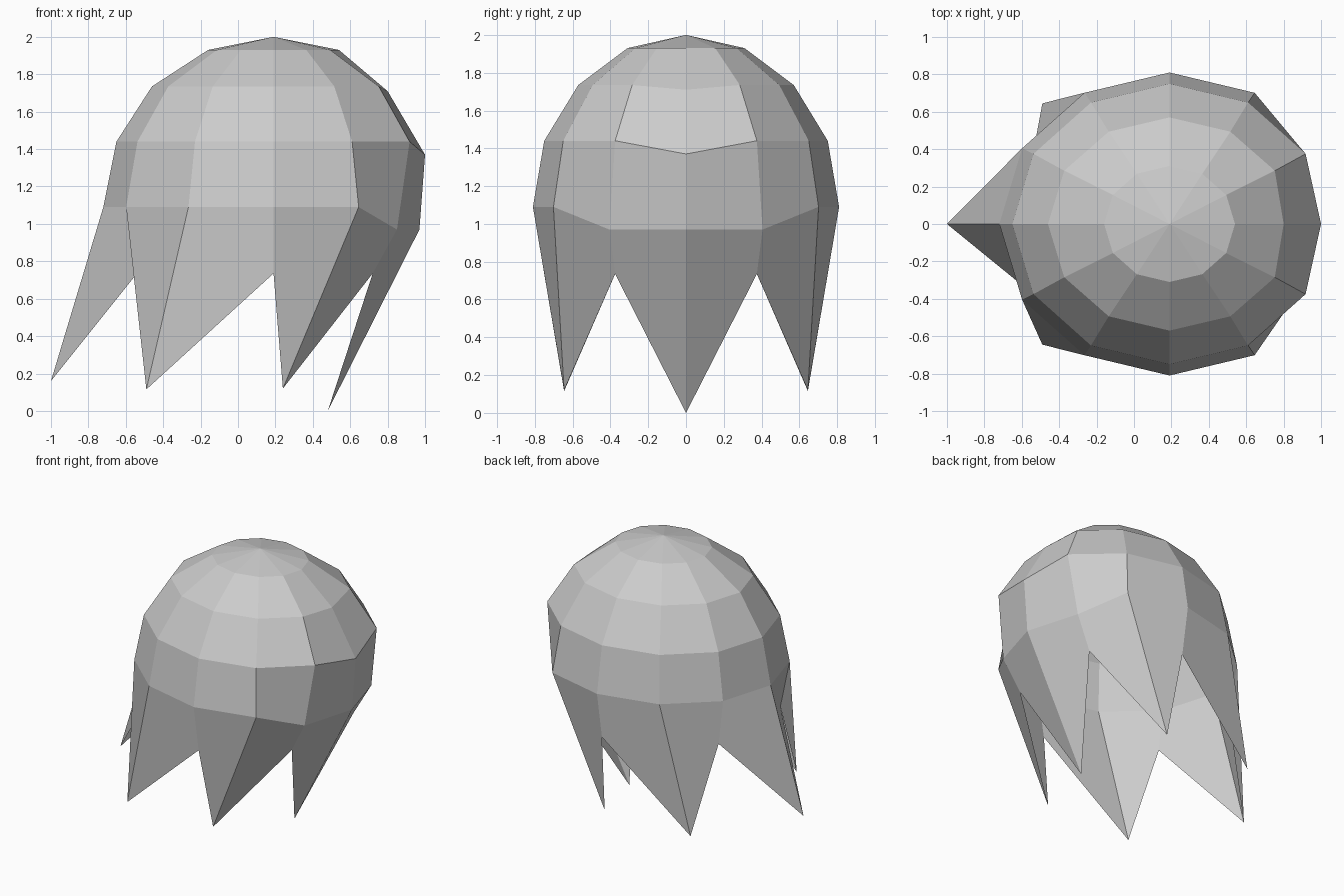
import bpy, bmesh
from math import cos, sin, radians

if "Cube" in bpy.data.objects:
    bpy.data.objects.remove(bpy.data.objects["Cube"])

SIDES, CX = 12, 0.19
# Dome rings: x radius, y radius, height
RINGS = [(0.35, 0.31, 1.93), (0.65, 0.57, 1.735), (0.84, 0.75, 1.44), (0.91, 0.81, 1.09)]
# Pulled-in points on the +x side: (ring, angle) -> (x, z)
TWEAKS = {(1, 0): (0.80, 1.71), (2, 0): (1.0, 1.37),
          (3, 0): (0.97, 0.97), (3, 30): (0.85, 0.97)}
# Ragged hem, alternating tips and notches: angle -> (x, y, z)
HEM = {0: (0.48, 0, 0.0), 30: (0.72, 0.375, 0.735), 60: (0.24, 0.645, 0.12),
       90: (0.19, 0.75, 0.735), 120: (-0.49, 0.645, 0.115),
       150: (-0.54, 0.375, 0.735), 180: (-1.0, 0, 0.16)}

bm = bmesh.new()
angles = [i * 360 // SIDES for i in range(SIDES)]
rows = []

# Dome
for r, (rx, ry, z) in enumerate(RINGS):
    row = []
    for a in angles:
        x, zz = TWEAKS.get((r, min(a, 360 - a)), (CX + rx * cos(radians(a)), z))
        row.append(bm.verts.new((x, ry * sin(radians(a)), zz)))
    rows.append(row)

# Hem, mirrored across y = 0
hem = []
for a in angles:
    x, y, z = HEM[min(a, 360 - a)]
    hem.append(bm.verts.new((x, y if a <= 180 else -y, z)))
rows.append(hem)

# Skin: top fan, then bands between rows
top = bm.verts.new((CX, 0, 2.0))
for i in range(SIDES):
    j = (i + 1) % SIDES
    bm.faces.new((top, rows[0][i], rows[0][j]))
    for up, low in zip(rows, rows[1:]):
        bm.faces.new((up[i], low[i], low[j], up[j]))
bm.normal_update()

mesh = bpy.data.meshes.new("ragged_dome")
bm.to_mesh(mesh)
bm.free()
obj = bpy.data.objects.new("ragged_dome", mesh)
bpy.context.collection.objects.link(obj)
